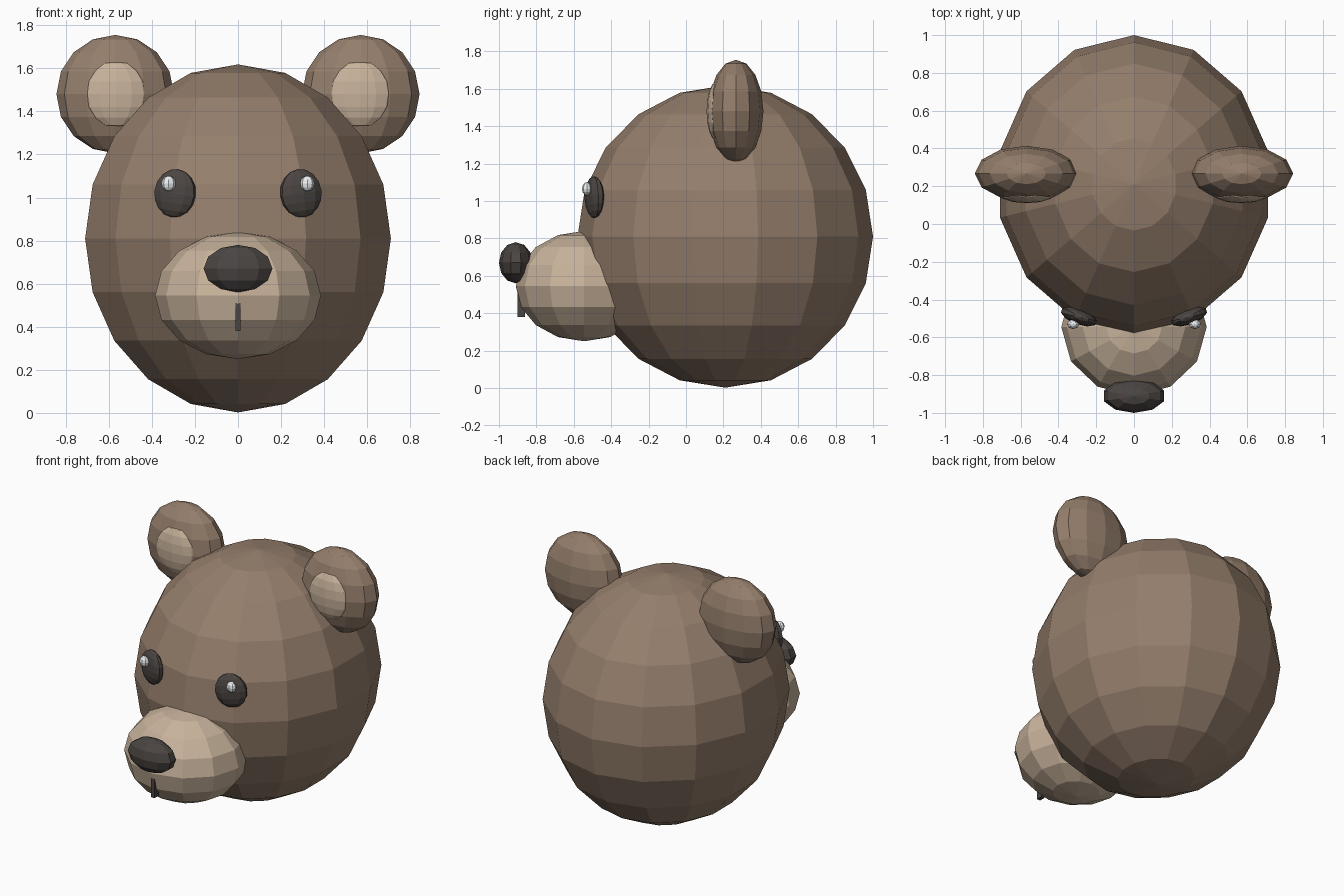
import bpy, bmesh
from math import radians
from mathutils import Matrix, Vector, Euler

if "Cube" in bpy.data.objects:
    bpy.data.objects.remove(bpy.data.objects["Cube"])


def material(name, rgb):
    m = bpy.data.materials.new(name)
    m.diffuse_color = (*rgb, 1)
    m.use_nodes = True
    m.node_tree.nodes["Principled BSDF"].inputs["Base Color"].default_value = m.diffuse_color
    return m


FUR = material("brown_fur", (0.30, 0.21, 0.15))
PALE = material("pale_fur", (0.58, 0.45, 0.33))
DARK = material("dark", (0.07, 0.06, 0.055))
SHINE = material("shine", (0.85, 0.88, 0.9))


def finish(name, bm, mat):
    mesh = bpy.data.meshes.new(name)
    bm.to_mesh(mesh)
    bm.free()
    mesh.materials.append(mat)
    ob = bpy.data.objects.new(name, mesh)
    bpy.context.collection.objects.link(ob)
    return ob


def ball(name, loc, radii, segs, rings, mat, rot=(0, 0, 0)):
    """Flat-shaded ellipsoid."""
    bm = bmesh.new()
    bmesh.ops.create_uvsphere(bm, u_segments=segs, v_segments=rings, radius=1)
    bm.transform(Matrix.LocRotScale(Vector(loc), Euler([radians(a) for a in rot]), Vector(radii)))
    return finish(name, bm, mat)


# head, muzzle and nose
ball("head", (0, 0.21, 0.81), (0.728, 0.79, 0.808), 14, 10, FUR)
ball("muzzle", (0, -0.545, 0.545), (0.385, 0.365, 0.295), 12, 8, PALE)
ball("nose", (0, -0.91, 0.67), (0.168, 0.09, 0.11), 10, 6, DARK)

# mouth line
bm = bmesh.new()
bmesh.ops.create_cube(bm, size=1)
bm.transform(Matrix.LocRotScale(Vector((0, -0.88, 0.445)), None, Vector((0.024, 0.04, 0.13))))
finish("mouth_line", bm, DARK)

# paired ears and eyes
for side, s in (("left", -1), ("right", 1)):
    ball(f"ear_{side}", (s * 0.57, 0.267, 1.48), (0.273, 0.147, 0.275), 12, 8, FUR)
    ball(f"inner_ear_{side}", (s * 0.567, 0.16, 1.48), (0.15, 0.05, 0.155), 12, 8, PALE)
    ball(f"eye_{side}", (s * 0.292, -0.49, 1.02), (0.103, 0.042, 0.113), 10, 8, DARK,
         (0, -s * 8, s * 20))
    ball(f"eye_shine_{side}", (s * 0.322, -0.53, 1.065), (0.033, 0.026, 0.036), 8, 6, SHINE)
